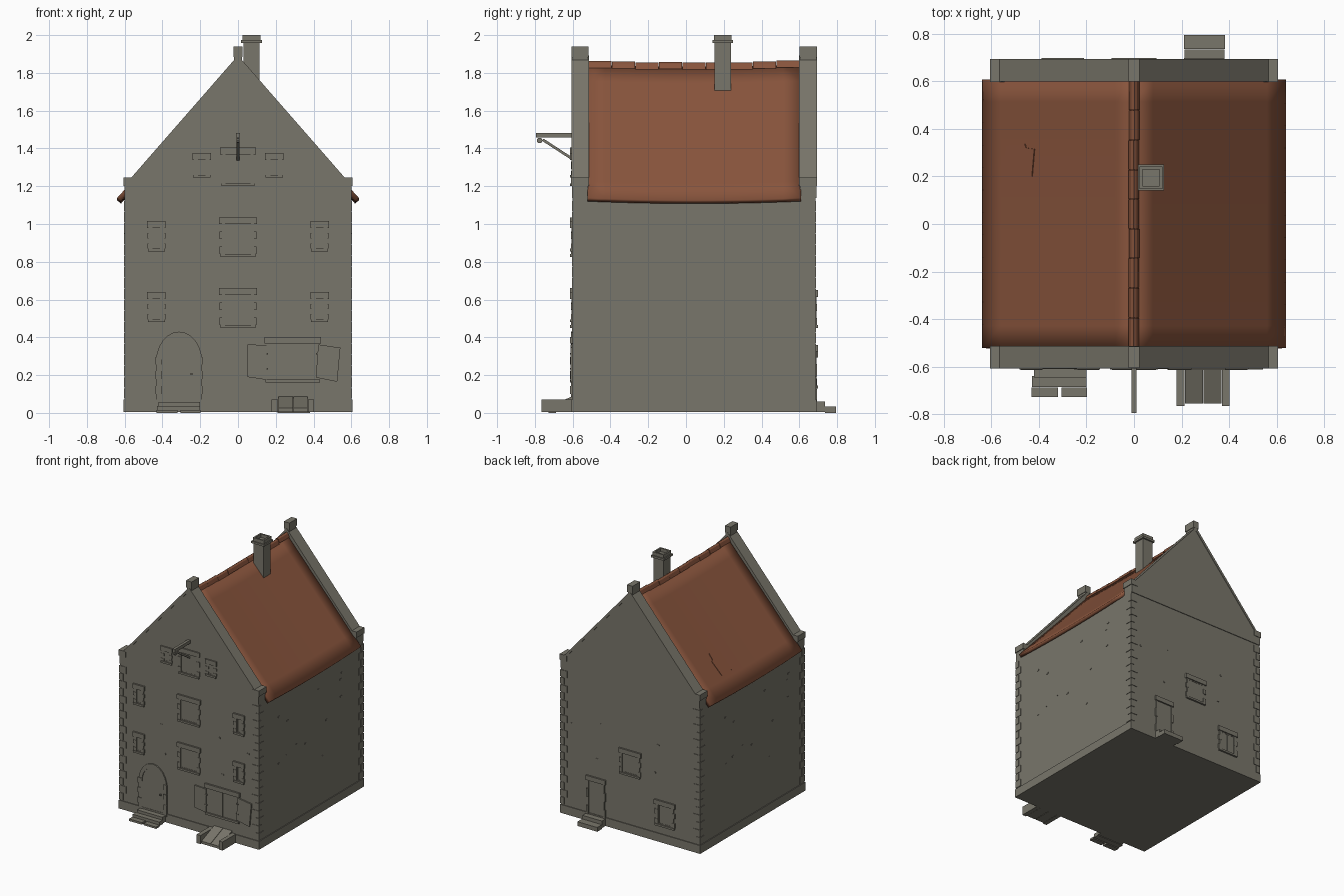
import bpy, bmesh, math, random
from mathutils import Matrix, Vector

random.seed(4)
if "Cube" in bpy.data.objects:
    bpy.data.objects.remove(bpy.data.objects["Cube"])


def material(name, rgb):
    m = bpy.data.materials.new(name)
    m.use_nodes = True
    m.diffuse_color = (*rgb, 1)
    m.node_tree.nodes["Principled BSDF"].inputs["Base Color"].default_value = (*rgb, 1)
    return m


STONE = material("grey stone", (0.19, 0.18, 0.145))
TILE = material("red brown tile", (0.25, 0.09, 0.046))
FRONT, BACK = -0.6, 0.685
HALF = 0.6


def finish(name, bm, mat=STONE):
    bmesh.ops.recalc_face_normals(bm, faces=bm.faces)
    me = bpy.data.meshes.new(name)
    bm.to_mesh(me)
    bm.free()
    me.materials.append(mat)
    ob = bpy.data.objects.new(name, me)
    bpy.context.collection.objects.link(ob)
    return ob


def boxes(name, items, mat=STONE):
    """One object from boxes given as (x0, x1, y0, y1, z0, z1)."""
    bm = bmesh.new()
    for x0, x1, y0, y1, z0, z1 in items:
        mid = Vector((x0 + x1, y0 + y1, z0 + z1)) / 2
        size = Matrix.Diagonal((abs(x1 - x0), abs(y1 - y0), abs(z1 - z0), 1))
        bmesh.ops.create_cube(bm, size=1, matrix=Matrix.Translation(mid) @ size)
    return finish(name, bm, mat)


def prism(name, pts, y0, y1, mat=STONE):
    """Outline of (x, z) points extruded along y."""
    bm = bmesh.new()
    face = bm.faces.new([bm.verts.new((x, y0, z)) for x, z in pts])
    ext = bmesh.ops.extrude_face_region(bm, geom=[face])["geom"]
    bmesh.ops.translate(bm, vec=(0, y1 - y0, 0), verts=[v for v in ext if isinstance(v, bmesh.types.BMVert)])
    return finish(name, bm, mat)


def on_wall(x0, x1, z0, z1, depth, wall=FRONT):
    """Box standing out from the front or back wall."""
    out = depth if wall > 0 else -depth
    return (x0, x1, wall - out / 2, wall + out, z0, z1)


# Walls and plinth
boxes("house_walls", [(-HALF, HALF, FRONT, BACK, 0.02, 1.14)])
boxes("plinth", [(-0.606, 0.606, -0.606, 0.691, 0.005, 0.07)])

# Gable walls with coping, shoulder stones and finials
for side, y0, y1 in (("front", -0.603, -0.518), ("back", 0.603, 0.69)):
    prism(side + "_gable", [(-HALF, 1.138), (HALF, 1.138), (HALF, 1.2), (0, 1.875), (-HALF, 1.2)], y0, y1)
    for s, tag in ((-1, "right"), (1, "left")):
        prism(f"{side}_{tag}_coping",
              [(s * 0.57, 1.215), (s * 0.57, 1.24), (0, 1.892), (0, 1.862)], y0 - 0.004, y1 + 0.004)
    boxes(side + "_shoulders", [(s * 0.545, s * 0.606, y0 - 0.005, y1 + 0.004, 1.2, 1.245) for s in (-1, 1)])
    boxes(side + "_finial", [(-0.024, 0.024, y0 - 0.003, y1 + 0.003, 1.885, 1.94),
                             (-0.02, 0.02, y0, y1, 1.84, 1.885)])


# Sagging roof slopes
def sag(y):
    return 0.012 * (1 - ((y - 0.043) / 0.56) ** 2)


def roof_z(x, y):
    return 1.845 - 1.105 * abs(x) - sag(y)


bm = bmesh.new()
bmesh.ops.create_grid(bm, x_segments=16, y_segments=12, size=1)
for v in bm.verts:
    x, y = v.co.x * 0.64, 0.043 + v.co.y * 0.565
    v.co = (x, y, roof_z(x, y))
roof = finish("roof", bm, TILE)
mod = roof.modifiers.new("thickness", "SOLIDIFY")
mod.thickness, mod.offset = 0.027, -1
for p in roof.data.polygons:
    p.use_smooth = True

# Ridge tiles following the sag
COUNT = 9
step = 1.12 / COUNT
for i in range(COUNT):
    y = -0.517 + i * step
    z = 1.864 - sag(y + step / 2) + random.uniform(-0.002, 0.002)
    dx = random.uniform(-0.002, 0.002)
    prism(f"ridge_tile_{i + 1}", [(dx - 0.022, z - 0.034), (dx - 0.012, z - 0.006), (dx, z + 0.003),
                                  (dx + 0.012, z - 0.006), (dx + 0.022, z - 0.034)], y, y + step - 0.002, TILE)

# Patch of replaced tiles
bm = bmesh.new()
outline = [(-0.54, 0.21), (-0.43, 0.2), (-0.42, 0.315), (-0.455, 0.32), (-0.46, 0.337), (-0.54, 0.33)]
bm.faces.new([bm.verts.new((x, y, roof_z(x, y) + 0.006)) for x, y in outline])
patch = finish("roof_patch", bm, TILE)
patch.modifiers.new("thickness", "SOLIDIFY").thickness = 0.008

# Chimney with a hollow cap
boxes("chimney_stack", [(0.028, 0.115, 0.152, 0.238, 1.7, 1.965)])
boxes("chimney_collar", [(0.016, 0.127, 0.14, 0.25, 1.958, 1.974)])
boxes("chimney_rim", [(0.024, 0.036, 0.148, 0.242, 1.97, 2.0), (0.107, 0.119, 0.148, 0.242, 1.97, 2.0),
                      (0.036, 0.107, 0.148, 0.16, 1.97, 2.0), (0.036, 0.107, 0.23, 0.242, 1.97, 2.0)])

# Corner quoins, alternating long and short
quoins = []
ROWS = 18
for i in range(ROWS):
    h = 1.05 / ROWS
    z = 0.075 + i * h
    for sx in (-1, 1):
        for wall, sy in ((FRONT, -1), (BACK, 1)):
            lx, ly = (0.055, 0.03) if i % 2 else (0.03, 0.055)
            quoins.append((sx * (HALF - lx), sx * 0.604, wall - sy * ly, wall + sy * 0.004, z + 0.003, z + h - 0.003))
boxes("corner_quoins", quoins)

# A few stones standing proud of the walls
stones = []
for i in range(12):
    z = random.uniform(0.15, 1.05)
    y = random.uniform(-0.45, 0.55)
    for s in (-1, 1):
        stones.append((s * 0.59, s * 0.603, y * s, y * s + 0.018, z, z + 0.01))
for x, z in ((-0.25, 0.75), (0.25, 0.78), (0.28, 0.5), (-0.22, 0.53), (0.5, 0.72)):
    stones += [on_wall(x, x + 0.018, z, z + 0.01, 0.003, w) for w in (FRONT, BACK)]
boxes("loose_stones", stones)


# Stone-framed openings
def opening(name, x, z0, z1, half, wall=FRONT, pane=0.7, sill=True, rows=4, mullion=True):
    inner = half * pane
    low = z0 + 0.015 if sill else z0
    top = z1 - 0.036
    frame = [on_wall(x - half, x + half, top, z1, 0.013, wall)]
    if sill:
        frame.append(on_wall(x - half * 0.93, x + half * 0.93, z0, low, 0.014, wall))
    h = (top - low) / rows
    for i in range(rows):
        wide = half * (0.97 if i % 2 == 0 else 0.86)
        for s in (-1, 1):
            frame.append(on_wall(x + s * inner, x + s * wide, low + i * h, low + (i + 1) * h, 0.009 - i % 2 * 0.002, wall))
    boxes(name + "_frame", frame)
    panel = [on_wall(x - inner, x + inner, low, top, 0.002, wall)]
    if mullion:
        t = 0.007
        panel += [on_wall(x - inner, x + inner, low, low + t, 0.004, wall),
                  on_wall(x - inner, x + inner, top - t, top, 0.004, wall)]
        panel += [on_wall(x + s * inner, x + s * (inner - t), low, top, 0.004, wall) for s in (-1, 1)]
    boxes(name + "_panel", panel)


for z, level in ((0.45, "lower"), (0.825, "upper")):
    opening(f"{level}_middle_window", 0, z, z + 0.21, 0.1)
    for s, tag in ((-1, "right"), (1, "left")):
        opening(f"{level}_{tag}_window", s * 0.432, z + 0.03, z + 0.19, 0.049, pane=0.4)
opening("loft_door", 0, 1.2, 1.405, 0.095)
for s, tag in ((-1, "right"), (1, "left")):
    opening(f"loft_{tag}_window", s * 0.192, 1.245, 1.375, 0.049, pane=0.4)
opening("back_middle_window", 0, 0.45, 0.65, 0.095, BACK)
opening("back_low_window", -0.3, 0.13, 0.33, 0.09, BACK, pane=0.62)
boxes("back_low_window_bar", [on_wall(-0.306, -0.294, 0.145, 0.294, 0.006, BACK)])
opening("back_door", 0.295, 0.06, 0.36, 0.085, BACK, pane=0.75, sill=False, mullion=False)

# Shop window with open shutters
boxes("shop_window_frame", [on_wall(0.14, 0.44, 0.368, 0.402, 0.014), on_wall(0.145, 0.435, 0.162, 0.178, 0.014)])
boxes("shop_window_panel", [on_wall(0.15, 0.283, 0.178, 0.368, 0.003), on_wall(0.287, 0.43, 0.178, 0.368, 0.003),
                            on_wall(0.279, 0.291, 0.178, 0.368, 0.006)])
prism("right_shutter", [(0.05, 0.19), (0.15, 0.175), (0.15, 0.358), (0.05, 0.363)], -0.61, -0.595)
prism("left_shutter", [(0.412, 0.187), (0.525, 0.165), (0.542, 0.345), (0.425, 0.362)], -0.611, -0.595)
boxes("shutter_hinges", [on_wall(x, x + 0.018, z, z + 0.008, 0.013) for x in (0.14, 0.412) for z in (0.23, 0.31)])


# Arched front door
def arch(half, rise, spring=0.27, n=12):
    pts = [(half * math.cos(math.pi * i / n), spring + rise * math.sin(math.pi * i / n)) for i in range(n + 1)]
    return [(half, 0.05)] + pts + [(-half, 0.05)]


DX = -0.312
inner = [(DX + x, z) for x, z in arch(0.093, 0.128)]
outer = [(DX + x, z) for x, z in arch(0.122, 0.16)]
prism("front_door", inner, -0.603, -0.59)
for i in range(len(inner) - 1):
    prism(f"door_arch_stone_{i + 1}", [inner[i], outer[i], outer[i + 1], inner[i + 1]], -0.609, -0.59)
boxes("door_jamb_stones", [on_wall(DX + s * 0.094, DX + s * 0.125, z, z + 0.042, 0.013)
                           for z in (0.1, 0.18, 0.255) for s in (-1, 1)])
boxes("door_handle", [on_wall(DX + 0.06, DX + 0.072, 0.2, 0.212, 0.012)])

# Steps
boxes("front_steps", [(-0.42, -0.2, -0.645, -0.6, 0.01, 0.058), (-0.43, -0.2, -0.685, -0.64, 0.005, 0.036),
                      (-0.432, -0.32, -0.728, -0.687, 0, 0.016), (-0.305, -0.198, -0.728, -0.687, 0, 0.014)])
boxes("back_steps", [(0.212, 0.38, 0.68, 0.735, 0.005, 0.06), (0.21, 0.382, 0.737, 0.795, 0, 0.033)])

# Cellar hatch with sloping doors
boxes("hatch_side_walls", [(0.178, 0.212, -0.765, -0.6, 0.005, 0.072), (0.37, 0.402, -0.765, -0.6, 0.005, 0.072)])
for x0, x1, tag in ((0.214, 0.29, "right"), (0.293, 0.369, "left")):
    bm = bmesh.new()
    ends = [[bm.verts.new((x, y, z)) for y, z in ((-0.6, 0.005), (-0.6, 0.088), (-0.755, 0.025), (-0.755, 0.005))]
            for x in (x0, x1)]
    bm.faces.new(ends[0])
    bm.faces.new(ends[1])
    for i in range(4):
        j = (i + 1) % 4
        bm.faces.new((ends[0][i], ends[0][j], ends[1][j], ends[1][i]))
    finish(f"hatch_{tag}_door", bm)

# Hoist beam with brace and pulley
boxes("hoist_beam", [(-0.011, 0.011, -0.795, -0.59, 1.457, 1.482)])
brace = boxes("hoist_brace", [(-0.007, 0.007, -0.1, 0.1, -0.007, 0.007)])
brace.location = (0, -0.675, 1.392)
brace.rotation_euler.x = math.radians(-33)
bm = bmesh.new()
bmesh.ops.create_cone(bm, cap_ends=True, segments=10, radius1=0.015, radius2=0.015, depth=0.014,
                      matrix=Matrix.Translation((0, -0.775, 1.442)) @ Matrix.Rotation(math.pi / 2, 4, "Y"))
finish("hoist_pulley", bm)
